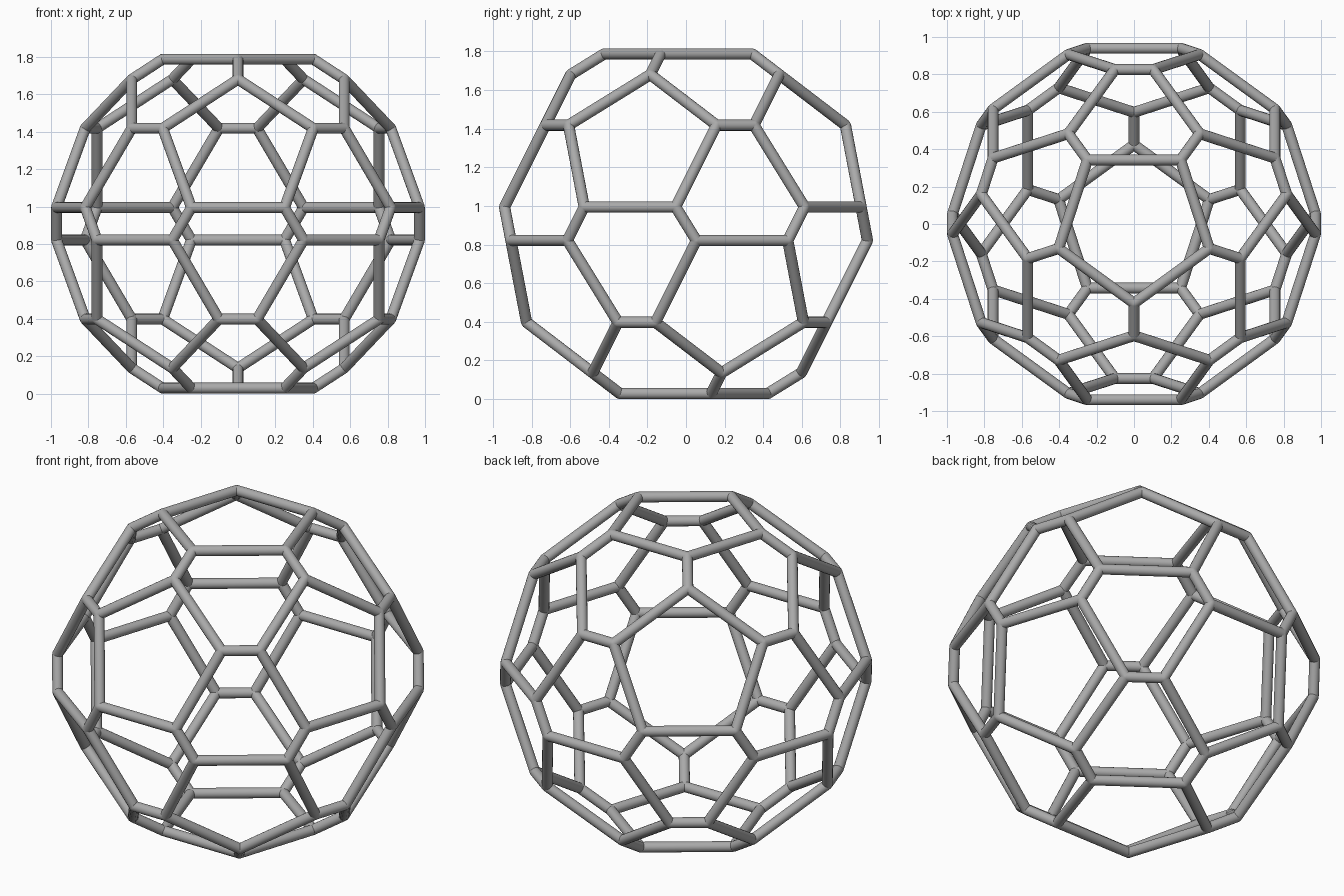
import bpy, bmesh, math
from itertools import combinations
from mathutils import Vector, Matrix

cube = bpy.data.objects.get("Cube")
if cube:
    bpy.data.objects.remove(cube, do_unlink=True)

SIZE = 1.141       # circumradius of the untruncated icosahedron
CUT = 0.415        # truncation along each edge
TUBE = 0.029       # strut radius
CENTRE = Vector((0, 0, 0.908))

metal = bpy.data.materials.new("grey metal")
metal.use_nodes = True
colour = (0.4, 0.4, 0.4, 1)
metal.diffuse_color = colour
metal.node_tree.nodes["Principled BSDF"].inputs["Base Color"].default_value = colour

# Icosahedron corners: two poles and two staggered rings
corners = [Vector((0, 0, 1)), Vector((0, 0, -1))]
for side in (1, -1):
    for k in range(5):
        a = math.radians(72 * k - 90 * side)
        corners.append(Vector((2 * math.cos(a), 2 * math.sin(a), side)) / math.sqrt(5))


def near(i, j):
    return i != j and (corners[i] - corners[j]).length < 1.2


def joint(i, j):
    return CENTRE + SIZE * corners[i].lerp(corners[j], CUT)


# Struts: short links between pentagons, then the pentagon sides
struts, joints = [], []
for i in range(12):
    ring = [j for j in range(12) if near(i, j)]
    joints += [joint(i, j) for j in ring]
    struts += [(joint(i, j), joint(j, i)) for j in ring if i < j]
    struts += [(joint(i, j), joint(i, k)) for j, k in combinations(ring, 2) if near(j, k)]

bm = bmesh.new()
for a, b in struts:
    turn = (b - a).to_track_quat('Z', 'Y').to_matrix().to_4x4()
    bmesh.ops.create_cone(bm, cap_ends=False, segments=16, radius1=TUBE, radius2=TUBE,
                          depth=(b - a).length,
                          matrix=Matrix.Translation((a + b) / 2) @ turn)
# Rounded joints
for p in joints:
    bmesh.ops.create_icosphere(bm, subdivisions=2, radius=TUBE, matrix=Matrix.Translation(p))
for f in bm.faces:
    f.smooth = True

mesh = bpy.data.meshes.new("ball_frame")
bm.to_mesh(mesh)
bm.free()
mesh.materials.append(metal)
frame = bpy.data.objects.new("ball_frame", mesh)
bpy.context.scene.collection.objects.link(frame)
